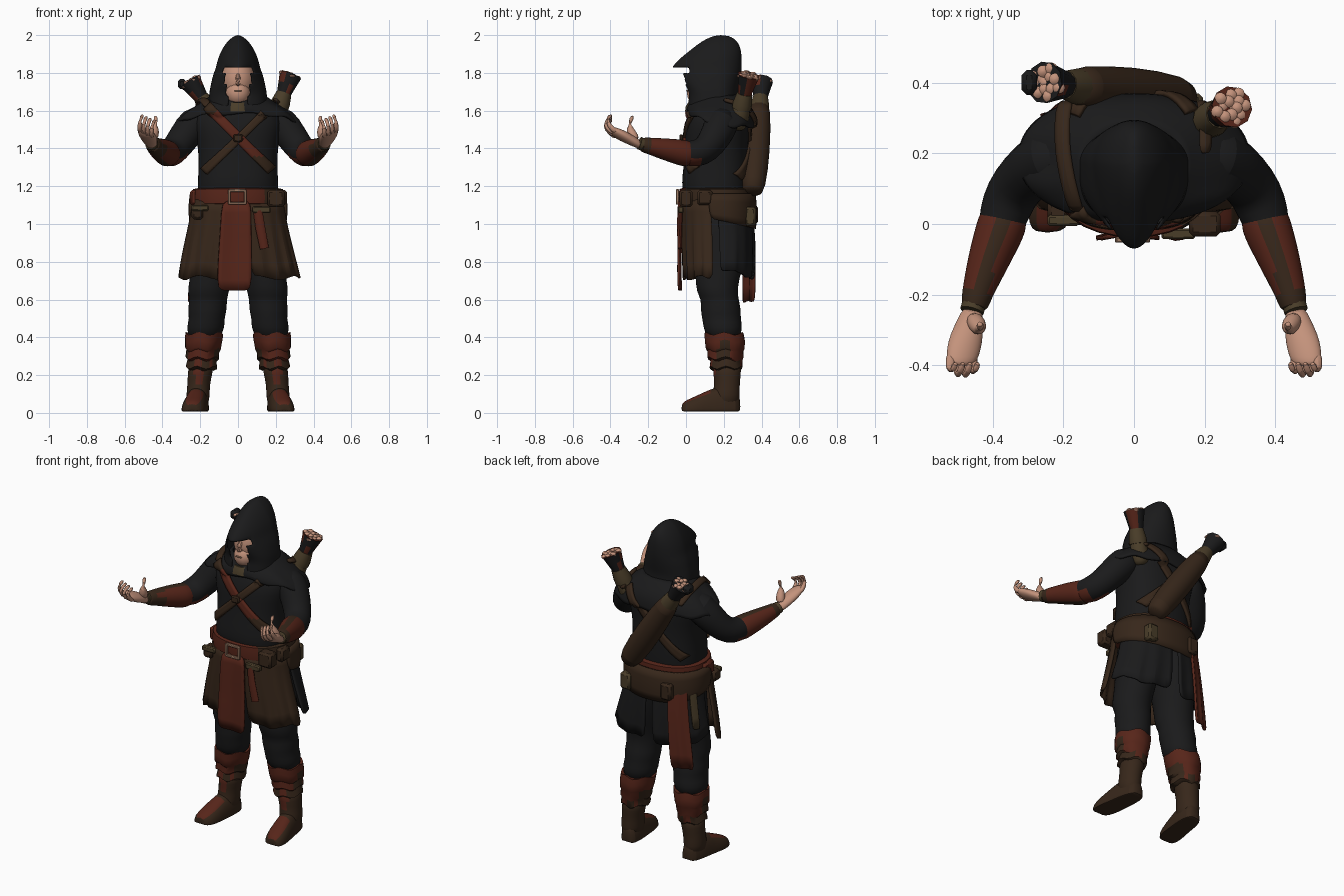
import bpy, bmesh, math, random
from mathutils import Vector

if "Cube" in bpy.data.objects:
    bpy.data.objects.remove(bpy.data.objects["Cube"])

random.seed(4)


def mat(name, r, g, b):
    m = bpy.data.materials.new(name)
    m.diffuse_color = (r, g, b, 1)
    m.use_nodes = True
    m.node_tree.nodes["Principled BSDF"].inputs["Base Color"].default_value = m.diffuse_color
    return m


BLACK = mat("black_cloth", 0.0105, 0.0105, 0.011)
BROWN = mat("brown_leather", 0.038, 0.02, 0.0105)
RED = mat("red_leather", 0.095, 0.0185, 0.01)
OLIVE = mat("olive_cloth", 0.068, 0.047, 0.022)
SKIN = mat("skin", 0.55, 0.29, 0.2)
BUCKLE = mat("buckle_metal", 0.34, 0.2, 0.13)


def build(name, verts, faces, mats, rule=None, mirror=False, sub=0, thick=0):
    me = bpy.data.meshes.new(name)
    me.from_pydata(verts, [], faces)
    bm = bmesh.new()
    bm.from_mesh(me)
    bmesh.ops.recalc_face_normals(bm, faces=bm.faces)
    bm.to_mesh(me)
    bm.free()
    ob = bpy.data.objects.new(name, me)
    bpy.context.collection.objects.link(ob)
    for m in mats if isinstance(mats, list) else [mats]:
        me.materials.append(m)
    for p in me.polygons:
        p.use_smooth = True
        if rule:
            p.material_index = int(rule(p.center))
    if sub:
        s = ob.modifiers.new("smooth", "SUBSURF")
        s.levels = s.render_levels = sub
    if thick:
        s = ob.modifiers.new("thickness", "SOLIDIFY")
        s.thickness, s.offset = thick, 0
    if mirror:
        ob.modifiers.new("mirror", "MIRROR")
    return ob


def loft(name, rings, mats, closed=True, cap=True, **kw):
    n = len(rings[0])
    verts = [v for r in rings for v in r]
    faces = [(i * n + j, i * n + (j + 1) % n, (i + 1) * n + (j + 1) % n, (i + 1) * n + j)
             for i in range(len(rings) - 1) for j in range(n if closed else n - 1)]
    if closed and cap:
        faces += [tuple(range(n)), tuple(range((len(rings) - 1) * n, len(rings) * n))]
    return build(name, verts, faces, mats, **kw)


def ring(z, y0, y1, rx, cx=0, n=24, p=2.2, a0=0, a1=360, dz=None):
    """Horizontal superellipse; angle 0 is the front, 90 is +x."""
    out = []
    for i in range(n):
        a = math.radians(a0 + (a1 - a0) * i / (n if a1 - a0 == 360 else n - 1))
        s, c = math.sin(a), math.cos(a)
        x = cx + rx * math.copysign(abs(s) ** (2 / p), s)
        y = (y0 + y1) / 2 - (y1 - y0) / 2 * math.copysign(abs(c) ** (2 / p), c)
        out.append((x, y, z + (dz(a) if dz else 0)))
    return out


def tube(name, pts, mats, n=12, squash=1, **kw):
    rings = []
    for i, q in enumerate(pts):
        a, b = pts[max(i - 1, 0)], pts[min(i + 1, len(pts) - 1)]
        rot = (Vector(b[:3]) - Vector(a[:3])).to_track_quat('Z', 'X')
        rings.append([Vector(q[:3]) + rot @ Vector((q[3] * math.cos(t), q[3] * squash * math.sin(t), 0))
                      for t in (2 * math.pi * k / n for k in range(n))])
    return loft(name, rings, mats, **kw)


def ball(name, c, r, m, n=10):
    rows = [ring(c[2] - r[2] * math.cos(t), c[1] - r[1] * math.sin(t), c[1] + r[1] * math.sin(t),
                 r[0] * math.sin(t), c[0], 16, 2) for t in (math.pi * (i + .15) / (n + .3) for i in range(n + 1))]
    return loft(name, rows, m)


def box(name, c, s, m, bevel=0.012, **kw):
    x, y, z = (d / 2 for d in s)
    rows = [[(c[0] + a * x, c[1] + b * y, c[2] + k * z) for a, b in ((-1, -1), (1, -1), (1, 1), (-1, 1))] for k in (-1, 1)]
    ob = loft(name, rows, m, **kw)
    ob.modifiers.new("bevel", "BEVEL").width = bevel
    return ob


# torso and shoulder cape
torso = loft("torso", [ring(z, a, b, w, p=2.4) for z, a, b, w in (
    (1.08, .01, .32, .2), (1.17, -.015, .325, .213), (1.21, -.025, .33, .215), (1.3, -.015, .33, .21), (1.4, -.005, .33, .21),
    (1.5, -.005, .34, .235), (1.57, .015, .34, .24), (1.62, .04, .32, .17), (1.66, .06, .28, .11))], BLACK, sub=1)
cape = loft("shoulder_cape", [ring(z, a, b, w, n=32, dz=(lambda t, k=k: k * max(0, math.cos(t))
            + .012 * k / .07 * math.sin(9 * t))) for z, a, b, w, k in (
    (1.515, .01, .365, .325, .07), (1.55, .005, .365, .308, .05), (1.6, .015, .355, .25, .03),
    (1.645, .03, .32, .185, .0), (1.68, .07, .28, .135, -.01))], BLACK, cap=False, thick=.012, sub=1)

# hood, pointed at the brow, with a tapering face opening
rows = []
for z, a, b, w in ((1.61, .01, .29, .16), (1.65, .01, .28, .156), (1.68, .012, .277, .153), (1.71, .005, .277, .15), (1.74, -.015, .283, .143),
                   (1.77, -.035, .288, .137), (1.8, -.06, .292, .128), (1.83, -.075, .295, .116), (1.87, -.04, .295, .108),
                   (1.91, .01, .293, .092), (1.95, .06, .283, .07), (1.98, .105, .26, .042), (2.0, .16, .22, .012)):
    yc, point = .17, min(.22, max(0, (z - 1.72) * 2.2))
    p = 2 + 4 * max(0, .22 - point)
    pts = []
    for i in range(64):
        t = 2 * math.pi * i / 64
        s, c = math.sin(t), math.cos(t)
        e = 2 / p if c > 0 else 1
        pts.append((w * math.copysign(abs(s) ** e, s) * (1 - point * max(0, c)),
                    yc - (yc - a if c > 0 else b - yc) * math.copysign(abs(c) ** e, c), z))
    rows.append(pts)
hood = loft("hood", rows, BLACK)
bm = bmesh.new()
bm.from_mesh(hood.data)
gone = []
for f in bm.faces:
    c = f.calc_center_median()
    if len(f.verts) > 4 and c.z < 1.7 or c.y < .13 and c.z < 1.83 and abs(c.x) < .05 + (c.z - 1.64) * .17:
        gone.append(f)
bmesh.ops.delete(bm, geom=gone, context='FACES')
bm.to_mesh(hood.data)
bm.free()
hood.modifiers.new("thickness", "SOLIDIFY").thickness = .01
s = hood.modifiers.new("smooth", "SUBSURF")
s.levels = s.render_levels = 1

# head
ball("head", (0, .12, 1.765), (.09, .1, .12), SKIN)
ball("jaw", (0, .075, 1.692), (.066, .07, .068), SKIN)
tube("nose", [(0, .04, 1.8, .008), (0, .008, 1.765, .014), (0, .012, 1.745, .015), (0, .03, 1.735, .008)], SKIN, n=8)
box("lips", (0, .006, 1.705), (.04, .01, .008), BUCKLE, .003)
tube("neck", [(0, .14, 1.58, .075), (0, .1, 1.7, .065)], SKIN)
loft("collar", [ring(1.595, -.005, .26, .105), ring(1.62, -.002, .25, .088), ring(1.642, .01, .24, .075)], OLIVE)


# crossed straps, pressed onto the torso and cape
def strap(name, p, q, w, mats, back, rule=None):
    p, q = Vector(p), Vector(q)
    side = Vector((-(q - p).y, (q - p).x)).normalized() * w / 2
    y = .8 if back else -.5
    rows = []
    for i in range(29):
        c = p.lerp(q, i / 28)
        rows.append([(v.x, y, v.y) for v in (c - side, c - side / 3, c + side / 3, c + side)])
    ob = loft(name, rows, mats, closed=False, rule=rule)
    sw = ob.modifiers.new("press", "SHRINKWRAP")
    sw.target, sw.auxiliary_target = torso, cape
    sw.wrap_method = 'PROJECT'
    sw.use_project_y = True
    sw.use_negative_direction, sw.use_positive_direction = back, not back
    sw.wrap_mode, sw.offset = 'ABOVE_SURFACE', .007
    t = ob.modifiers.new("thickness", "SOLIDIFY")
    t.thickness, t.offset = .014, 0


strap("chest_strap_a", (-.16, 1.62), (.173, 1.285), .05, [BROWN, RED], False, lambda c: 1.36 < c.z < 1.59)
strap("chest_strap_b", (.135, 1.58), (-.175, 1.278), .042, [BROWN], False)
strap("back_strap_a", (-.17, 1.61), (.17, 1.25), .05, [BROWN], True)
strap("back_strap_b", (.16, 1.61), (-.175, 1.235), .045, [BROWN], True)
path = ((.16, .04, 1.625), (.172, .07, 1.652), (.188, .13, 1.663), (.2, .2, 1.66), (.203, .26, 1.65), (.2, .32, 1.622), (.19, .345, 1.595))
for s, w, k in ((-1, .019, 0), (1, .015, 3)):
    loft("shoulder_strap", [[(s * (x - w), y, z), (s * x, y, z + .004), (s * (x + w), y, z - .012)] for x, y, z in path[k:]],
         BROWN, closed=False, thick=.014, sub=1)
box("strap_clasp", (.0, -.025, 1.455), (.05, .018, .04), BROWN, .006)

# arms, bracers
tube("sleeve", [(.17, .2, 1.56, .075), (.235, .19, 1.535, .095), (.285, .155, 1.46, .085), (.333, .11, 1.395, .077),
                (.36, .055, 1.37, .076), (.38, -.01, 1.375, .064), (.39, -.04, 1.38, .05)], [BLACK, RED], n=16, mirror=True, sub=1,
     rule=lambda c: c.y < .1 and c.z < 1.35)
arm = [(.365, .03, 1.367, .05), (.367, .02, 1.369, .07), (.38, -.02, 1.377, .07), (.4, -.07, 1.388, .064),
       (.425, -.14, 1.402, .054), (.445, -.2, 1.415, .043), (.452, -.235, 1.42, .04), (.454, -.24, 1.42, .02)]
tube("bracer", arm, [BROWN, RED], n=20, mirror=True, sub=1,
     rule=lambda c: -.18 < c.y < .04 and (c.x - (.375 - .33 * c.y) > .022 or c.x - (.375 - .33 * c.y) < -.022))
tube("wrist_wrap", [(.454, -.23, 1.422, .034), (.459, -.247, 1.428, .034)], OLIVE, mirror=True)

# hands with palms turned up and inward, fingers curled close together
palm = []
for y, x, z, w, h in ((-.235, .456, 1.42, .028, .027), (-.275, .464, 1.437, .038, .032), (-.315, .474, 1.458, .05, .034),
                      (-.355, .482, 1.474, .052, .031), (-.385, .487, 1.487, .047, .026), (-.4, .489, 1.493, .034, .016)):
    palm.append([(x + w * math.cos(t) * .92 - h * math.sin(t) * .38, y - .25 * h * math.sin(t), z + w * math.cos(t) * .38 + h * math.sin(t) * .92)
                 for t in (2 * math.pi * k / 16 for k in range(16))])
loft("palm", palm, SKIN, mirror=True, sub=1)
for i in range(4):
    x, z, k = .455 + .021 * i, -.012 + .009 * i, (-.004, .008, .006, -.01)[i]
    tube("finger_%d" % (i + 1), [(x, -.365, 1.472 + z, .015), (x + .002, -.405 - k, 1.49 + z, .015), (x + .002, -.424 - k, 1.522 + z, .014),
         (x - .006, -.415, 1.55 + z, .013), (x - .014, -.39, 1.562 + z, .008)], SKIN, n=8, mirror=True, sub=1)
tube("thumb", [(.458, -.265, 1.44, .026), (.443, -.285, 1.475, .028), (.436, -.3, 1.51, .02), (.434, -.295, 1.545, .015),
               (.437, -.28, 1.575, .008)], SKIN, n=10, mirror=True, sub=1)

# trousers, boots
loft("trouser_leg", [ring(z, a, b, w, cx, 20, 2) for z, a, b, w, cx in (
    (1.12, .02, .32, .11, .1), (.95, .03, .325, .115, .115), (.8, .045, .31, .112, .135), (.7, .05, .28, .108, .15), (.64, .055, .275, .112, .157),
    (.6, .08, .28, .098, .158), (.55, .075, .292, .106, .162), (.5, .085, .29, .093, .165), (.46, .09, .3, .103, .17), (.38, .11, .29, .085, .18))],
     BLACK, mirror=True, sub=1)
loft("boot_cuff", [ring(z, a, b, w, cx, 24, 2, dz=lambda t: .008 * math.sin(5 * t)) for z, a, b, w, cx in (
    (.415, .12, .29, .08, .178), (.42, .098, .305, .1, .178), (.38, .1, .312, .098, .183), (.34, .105, .31, .094, .186), (.33, .115, .305, .087, .186),
    (.29, .115, .303, .088, .19), (.28, .13, .3, .076, .19), (.24, .125, .298, .083, .193), (.23, .14, .29, .06, .193))],
     [RED, BROWN], mirror=True, rule=lambda c: c.z < .26 or (.17 < c.y < .24 and c.x > .2 and c.z < .38) or (c.x < .13 and c.z < .34))
loft("boot_shaft", [ring(z, a, b, w, cx, 20, 2) for z, a, b, w, cx in (
    (.27, .14, .298, .07, .193), (.2, .145, .29, .065, .202), (.15, .15, .285, .06, .208), (.1, .14, .285, .063, .212), (.03, .13, .285, .058, .212))],
     [BROWN, RED], mirror=True, sub=1, rule=lambda c: c.y < .165 and c.z > .14 and .18 < c.x < .23)
foot = []
for y, x, w, h in ((.288, .205, .025, .07), (.27, .207, .05, .11), (.2, .213, .062, .14), (.13, .222, .062, .12), (.06, .232, .068, .085),
                   (.0, .24, .06, .06), (-.025, .245, .035, .04)):
    foot.append([(x + w * math.copysign(abs(math.cos(t)) ** .8, math.cos(t)), y, .008 + h * (max(math.sin(t), -.12) + .12) / 1.12)
                 for t in (2 * math.pi * k / 20 for k in range(20))])
loft("foot", foot, [BROWN, RED], mirror=True, sub=1, rule=lambda c: c.y < .1 and c.z > .045 and .19 < c.x < .27)


# skirt panels hung from the waist
def panel(name, a0, a1, rows, m, n=14, wave=.0, dip=0):
    rr = []
    for i, (z, y0, y1, w) in enumerate(rows):
        k = i / (len(rows) - 1)
        r = ring(z, y0, y1, w, n=n, a0=a0, a1=a1, p=2.3, dz=lambda t: k * (wave * math.sin(7 * t) + dip * math.cos(t)))
        rr.append([(x * (1 + k * wave * math.sin(24 * j / n)), y + k * wave * math.cos(j * 1.9), zz) for j, (x, y, zz) in enumerate(r)])
    return loft(name, rr, m, closed=False, thick=.012, sub=1)


def waist(w):
    return [(1.13, -.02, .33, .235), (1.0, -.022, .34, .255), (.86, -.02, .34, .22 + w * .22), (.715, -.012, .33, w)]


panel("front_skirt_right", 10, 84, waist(.33), BROWN, wave=.012)
panel("front_skirt_left", -84, -10, waist(.312), BROWN, wave=.012)
for name, a0, a1, f in (("coat_tail_right", 86, 176, .045), ("coat_tail_left", 184, 274, .01)):
    panel(name, a0, a1, [(1.13, .01, .34, .225), (1.0, .02, .355, .24), (.88, .02, .358, .255 + f / 2), (.765, .02, .352, .27 + f)],
          BLACK, wave=.01, dip=.05)
panel("side_sash", 205, 236, [(1.12, .01, .355, .24), (.95, .0, .372, .262), (.75, .0, .375, .29), (.585, .0, .37, .315)], RED, n=8, wave=.008)
panel("olive_flap", 239, 252, [(1.12, .01, .35, .24), (.95, .01, .36, .262), (.82, .01, .36, .28)], OLIVE, n=6)
loft("front_tabard", [[(x - .006 - .003 * j, -.031 - .007 * math.cos(i * 1.7) - (.004 if j % 2 else 0), z) for i, x in enumerate((-w, -w / 2, 0, w / 2, w * .95))]
     for j, (z, w) in enumerate(((1.12, .08), (1.0, .082), (.88, .088), (.76, .092), (.648, .092)))], RED, closed=False, thick=.012, sub=1)

# belt, hip wrap, buckle
loft("belt", [ring(z, a, b, w, n=32) for z, a, b, w in ((1.105, -.02, .33, .225), (1.108, -.035, .352, .24), (1.145, -.038, .354, .243),
     (1.185, -.035, .352, .237), (1.19, -.02, .33, .21))], [RED, BROWN], rule=lambda c: c.x > .12 and c.y > .0)
loft("hip_wrap", [ring(z, a, b, w, n=22, a0=78, a1=282, dz=lambda t, k=k: k * math.cos(t)) for z, a, b, w, k in (
    (1.16, -.03, .36, .247, 0), (1.08, -.03, .372, .258, .02), (1.02, -.01, .362, .25, .045))], BROWN, closed=False, thick=.018, sub=1)
for s in (-1, 1):
    box("buckle_side", (.042 * s - .004, -.045, 1.143), (.015, .016, .078), BUCKLE, .003)
    box("buckle_bar", (-.004, -.045, 1.143 + .034 * s), (.09, .016, .014), BUCKLE, .003)

# pouches and hanging tools
for x, y, z, w, d, h, m in ((.2, .0, 1.135, .09, .07, .09, BROWN), (-.215, .04, 1.06, .06, .07, .07, BROWN), (.235, .1, 1.14, .05, .08, .08, BROWN),
                            (-.12, .355, 1.05, .07, .05, .1, BROWN), (.16, .34, 1.04, .07, .06, .1, OLIVE), (-.235, .13, 1.14, .04, .1, .08, RED)):
    box("pouch", (x, y, z), (w, d, h), m)
tube("hanging_sheath", [(.105, -.03, 1.07, .026), (.118, -.035, .98, .026), (.14, -.032, .87, .024)], RED, n=8, squash=.5)
box("sheath_loop", (.125, -.028, 1.075), (.095, .03, .035), OLIVE, .006)
box("belt_fringe", (-.2, .01, 1.085), (.09, .03, .03), OLIVE, .006)


# quivers with feathered arrows
def quiver(name, a, b, r, wrap, stub=False):
    a, b = Vector(a), Vector(b)
    d = (b - a).normalized()
    at = lambda k, rad: (*(b + d * k), rad)
    tube(name, [(*a, r * .55), (*(a + d * .02), r * .95), (*a.lerp(b, .5), r * 1.08), at(-.01, r * .85), at(0, r * .6)],
         OLIVE if stub else BROWN, n=16, sub=1)
    r = .06
    tube(name + "_wrap", [at(-.03, r * .85), at(0, r * .85), at(wrap, r * .68)], OLIVE)
    tube(name + "_feathers", [at(wrap - .01, r * .6), at(wrap + .05, r * .8), at(wrap + .105, r)], [BLACK, RED], n=10,
         rule=lambda c: math.sin(c.x * 190 + c.y * 90) > .8)
    rot = d.to_track_quat('Z', 'X')
    for i in range(14):
        o = rot @ Vector((math.cos(i * 2.4), math.sin(i * 2.4), 0)) * r * .78 * math.sqrt(i / 13)
        c = b + d * (wrap + .1 + random.uniform(-.006, .006)) + o
        ball(name + "_arrow_end", c, (.018, .018, .012), SKIN, 5)
    if not stub:
        c = b + d * (wrap + .1)
        box(name + "_black_fletching", (c.x - .045, c.y, c.z - .012), (.045, .07, .055), BLACK, .015)


quiver("large_quiver", (.145, .352, 1.165), (-.165, .39, 1.625), .072, .055)
quiver("small_quiver", (.175, .27, 1.5), (.225, .3, 1.64), .05, .055, True)

# smooth shading with sharp edges kept
bpy.ops.object.select_all(action='SELECT')
bpy.context.view_layer.objects.active = torso
bpy.ops.object.shade_smooth_by_angle(angle=math.radians(40))
